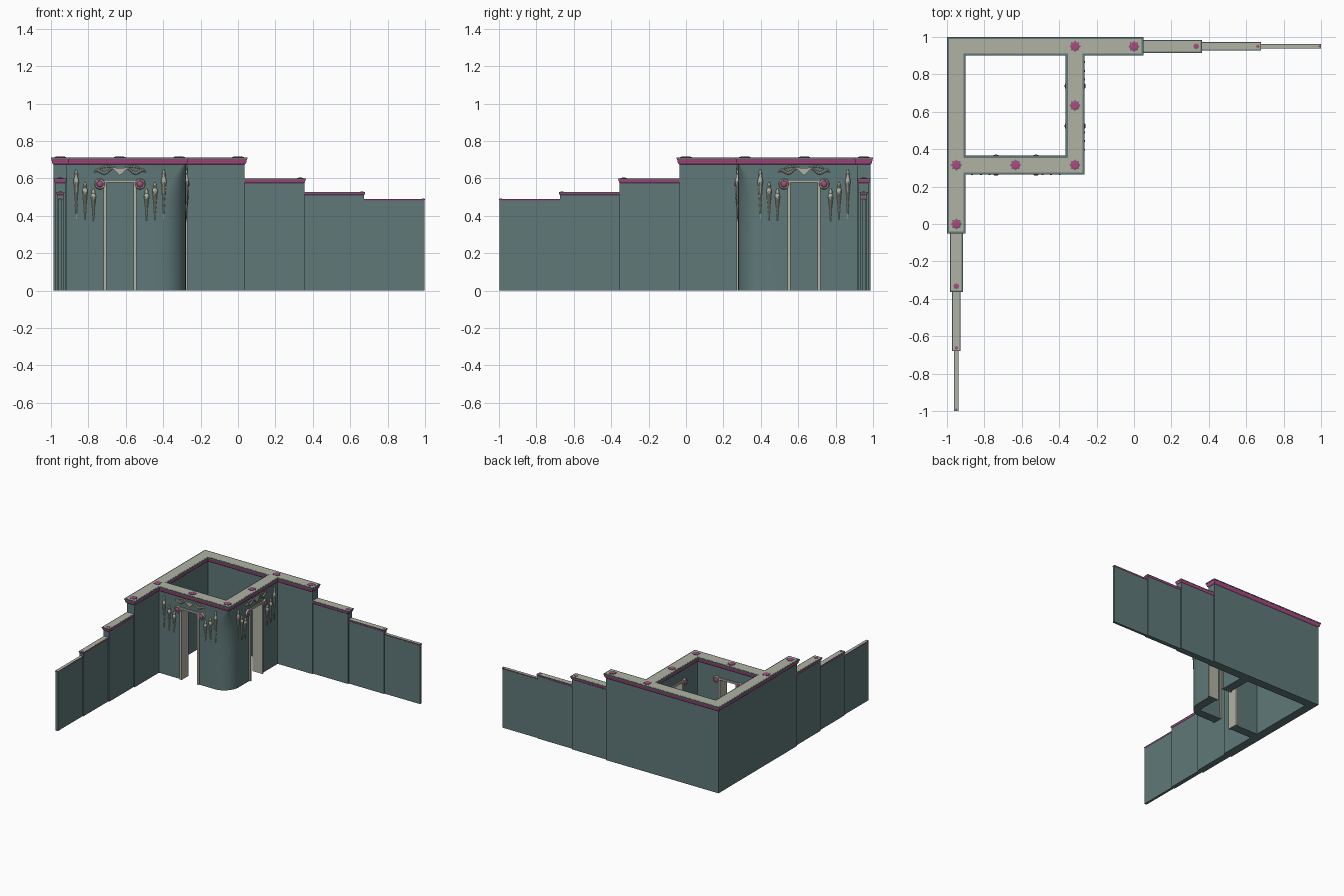
import bpy, bmesh
from math import sin, cos, pi
from mathutils import Matrix

if "Cube" in bpy.data.objects:
    bpy.data.objects.remove(bpy.data.objects["Cube"])

C, D = 0.95, 0.315          # centre lines of the outer and the room walls
DOOR = -0.631               # door centre
twins = []                  # parts that repeat across the diagonal


def material(name, rgb):
    m = bpy.data.materials.new(name)
    m.diffuse_color = (*rgb, 1)
    m.use_nodes = True
    m.node_tree.nodes["Principled BSDF"].inputs["Base Color"].default_value = m.diffuse_color
    return m


TEAL = material("teal_plaster", (0.115, 0.19, 0.19))
BEIGE = material("beige_stone", (0.44, 0.45, 0.37))
PINK = material("pink_trim", (0.40, 0.07, 0.22))


def finish(name, bm, mat, twin, smooth):
    bmesh.ops.recalc_face_normals(bm, faces=bm.faces[:])
    me = bpy.data.meshes.new(name)
    bm.to_mesh(me)
    bm.free()
    me.materials.append(mat)
    ob = bpy.data.objects.new(name, me)
    bpy.context.collection.objects.link(ob)
    if smooth:
        shade(ob)
    if twin:
        twins.append(ob)
    return ob


def shade(ob):
    bpy.ops.object.select_all(action='DESELECT')
    ob.select_set(True)
    bpy.context.view_layer.objects.active = ob
    bpy.ops.object.shade_smooth_by_angle(angle=0.6)


def loft(name, levels, mat, twin=True, smooth=False):
    """Each level is a list of closed loops of 3D points; ends are capped."""
    bm = bmesh.new()
    rows = [[[bm.verts.new(p) for p in loop] for loop in lev] for lev in levels]
    for a, b in zip(rows, rows[1:]):
        for la, lb in zip(a, b):
            for i in range(len(la)):
                j = (i + 1) % len(la)
                bm.faces.new((la[i], la[j], lb[j], lb[i]))
    for row in (rows[0], rows[-1]):
        edges = [bm.edges.get((l[i - 1], l[i])) for l in row for i in range(len(l))]
        bmesh.ops.triangle_fill(bm, edges=edges, use_beauty=True)
    return finish(name, bm, mat, twin, smooth)


def box(name, x0, x1, y0, y1, z0, z1, mat, twin=True):
    loop = [(x0, y0), (x1, y0), (x1, y1), (x0, y1)]
    return loft(name, [[[(x, y, z) for x, y in loop]] for z in (z0, z1)], mat, twin)


def lathe(name, profile, at, mat, axis='z', n=12, twin=True, smooth=True, star=1.0):
    levels = []
    for r, h in profile:
        ring = []
        for i in range(n):
            k = r * (star if i % 2 else 1)
            u, v = k * cos(2 * pi * i / n), k * sin(2 * pi * i / n)
            off = (u, v, h) if axis == 'z' else (u, h, v)
            ring.append(tuple(a + o for a, o in zip(at, off)))
        levels.append([ring])
    return loft(name, levels, mat, twin, smooth)


def room_plan(h, z, r=0):
    """Plan of all full-height walls at half thickness h; r rounds the room corner."""
    cx, cy = -D + h - r, D - h + r
    corner = [(cx + r * sin(t * pi / 16), cy - r * cos(t * pi / 16)) for t in range(9)] if r else [(cx, cy)]
    outer = [(-C - h, C + h), (-C - h, -h), (-C + h, -h), (-C + h, D - h), *corner,
             (-D + h, C - h), (h, C - h), (h, C + h)]
    inner = [(-C + h, C - h), (-C + h, D + h), (-D - h, D + h), (-D - h, C - h)]
    return [[(x, y, z) for x, y in loop] for loop in (outer, inner)]


def coping(name, plan, s, z, twin):
    """Flared pink moulding, teal rim and beige top slab, scaled by s, topping out at z."""
    def lev(*pairs):
        return [plan(h * s, z + dz * s) for h, dz in pairs]
    loft(name + "_moulding", lev((.036, -.037), (.043, -.03), (.048, -.008)), PINK, twin)
    loft(name + "_rim", lev((.05, -.008), (.05, 0)), TEAL, twin)
    loft(name + "_top", lev((.039, 0), (.039, .001)), BEIGE, twin)


def rosette(x, y, z, s, twin=True):
    at = (x, y, z)
    lathe("rosette_points", [(.031 * s, 0), (.031 * s, .004 * s)], at, TEAL, n=16, star=.75, twin=twin, smooth=False)
    lathe("rosette", [(.025 * s, 0), (.025 * s, .005 * s), (.015 * s, .007 * s)], at, PINK, n=8, twin=twin, smooth=False)


# room walls: the outer corner softens from square at the top to round below
walls = loft("room_walls", [room_plan(.036, z, r) for z, r in
             ((0, .13), (.35, .13), (.48, .115), (.57, .085), (.63, .05), (.674, .012))], TEAL, twin=False)
for cut in (box("door_cutter", DOOR - .075, DOOR + .075, .2, .42, -.1, .585, TEAL, False),
            box("door_cutter", -.42, -.2, -DOOR - .075, -DOOR + .075, -.1, .585, TEAL, False)):
    cut.hide_render = True
    mod = walls.modifiers.new("door", 'BOOLEAN')
    mod.object, mod.operation, mod.solver = cut, 'DIFFERENCE', 'EXACT'
    bpy.context.view_layer.objects.active = walls
    bpy.ops.object.modifier_apply(modifier=mod.name)
    bpy.data.objects.remove(cut)
shade(walls)
coping("room_coping", room_plan, 1, .711, False)
for x, y in ((-D, C), (0, C), (-D, .633)):
    rosette(x, y, .711, 1)
rosette(-D, D, .711, 1, twin=False)

# stepped wing walls, each lower and thinner than the last
start = .034
for k, (end, half, top) in enumerate(((.328, .035, .6), (.658, .022, .527), (.987, .013, .491))):
    s = half / .05

    def wing_plan(h, z):
        return [[(start, C - h, z), (end + h, C - h, z), (end + h, C + h, z), (start, C + h, z)]]
    loft(f"wing_wall_{k}", [wing_plan(.038 * s, 0), wing_plan(.038 * s, top - .036 * s)], TEAL)
    coping(f"wing_coping_{k}", wing_plan, s, top, True)
    rosette(end + .004, C, top, s * .8)
    start = end + .037 * s

# door casing, lining the opening and standing proud on both faces
for sx in (-1, 1):
    x = DOOR + sx * .079
    box("door_jamb", x - .008, x + .008, D - .046, D + .046, 0, .58, BEIGE)
box("door_lintel", DOOR - .107, DOOR + .107, D - .046, D + .046, .578, .593, BEIGE)

# scrolls at the lintel ends, on both faces
for sx in (-1, 1):
    for sy in (-1, 1):
        at = (DOOR + sx * .107, D, .57)
        lathe("scroll", [(.028, sy * .03), (.029, sy * .042), (.025, sy * .049), (.019, sy * .049), (.017, sy * .043)],
              at, BEIGE, 'y', 20)
        lathe("scroll_eye", [(.018, sy * .04), (.017, sy * .049), (.011, sy * .054), (.003, sy * .056)], at, PINK, 'y', 16)

# crest above the door: wedge with a curling leaf on either side
FACE = D - .036
wedge = [(DOOR - .042, .655), (DOOR, .616), (DOOR + .042, .655)]
loft("crest_wedge", [[[(x, y, z) for x, z in wedge]] for y in (FACE + .005, FACE - .012)], BEIGE)
for sx in (-1, 1):
    leaf = [(.03, .66, .003), (.05, .648, .007), (.068, .634, .009), (.085, .628, .009),
            (.1, .634, .009), (.115, .643, .009), (.128, .643, .007), (.138, .635, .002)]
    loft("crest_leaf", [[[(DOOR + sx * x, FACE - .004 + r * sin(i * pi / 4), z + r * cos(i * pi / 4))
                          for i in range(8)]] for x, z, r in leaf], BEIGE, smooth=True)
    top = [(.025, .657, .003), (.06, .665, .005), (.09, .66, .005), (.11, .653, .003)]
    loft("crest_sprig", [[[(DOOR + sx * x, FACE - .004 + r * sin(i * pi / 4), z + r * cos(i * pi / 4))
                           for i in range(8)]] for x, z, r in top], BEIGE, smooth=True)

    # hanging drops
    for dx, zt, length in ((.142, .545, .175), (.187, .58, .205), (.234, .648, .265)):
        shape = [(.002, 0), (.006, .03), (.010, .10), (.008, .15), (.013, .19), (.014, .27), (.010, .36),
                 (.011, .40), (.007, .55), (.004, .68), (.006, .72), (.004, .80), (.001, 1)]
        lathe("wall_drop", [(r, -t * length) for r, t in shape], (DOOR + sx * dx, FACE - .003, zt), BEIGE, n=10)

# repeat everything across the diagonal
flip = Matrix(((0, -1, 0, 0), (-1, 0, 0, 0), (0, 0, 1, 0), (0, 0, 0, 1)))
for ob in twins:
    me = ob.data.copy()
    me.transform(flip)
    me.flip_normals()
    bpy.context.collection.objects.link(bpy.data.objects.new(ob.name + "_twin", me))
